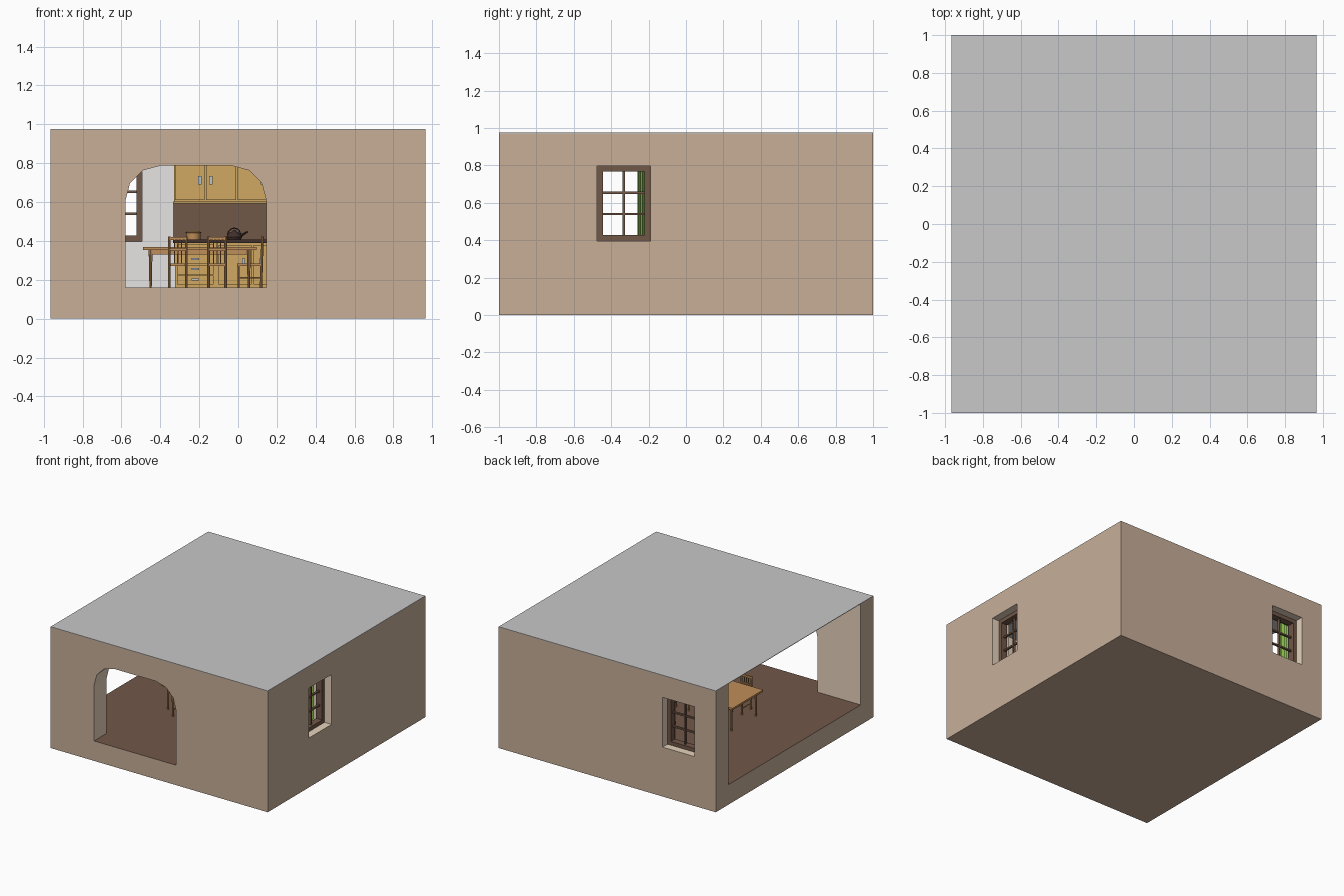
import bpy, bmesh, math
from mathutils import Matrix, Vector

if "Cube" in bpy.data.objects:
    bpy.data.objects.remove(bpy.data.objects["Cube"])


def mat(name, r, g, b):
    m = bpy.data.materials.new(name)
    lin = [((c / 255 + 0.055) / 1.055) ** 2.4 for c in (r, g, b)]
    m.diffuse_color = (*lin, 1)
    m.use_nodes = True
    m.node_tree.nodes["Principled BSDF"].inputs["Base Color"].default_value = m.diffuse_color
    return m


TAN = mat("tan_plaster", 200, 175, 153)
CREAM = mat("cream_plaster", 252, 230, 206)
WHITE = mat("white_paint", 250, 248, 245)
GREY = mat("roof_grey", 200, 200, 200)
BROWN = mat("brown_wood", 113, 87, 72)
GOLD = mat("golden_cabinet", 208, 168, 98)
WOOD = mat("table_wood", 192, 142, 90)
METAL = mat("light_metal", 190, 195, 200)
DARK = mat("dark_stone", 66, 48, 42)
GREEN = mat("curtain_green", 128, 178, 70)


def finish(name, bm, material, M=Matrix(), smooth=False):
    bmesh.ops.recalc_face_normals(bm, faces=bm.faces)
    me = bpy.data.meshes.new(name)
    bm.to_mesh(me)
    bm.free()
    me.transform(M)
    me.materials.append(material)
    ob = bpy.data.objects.new(name, me)
    bpy.context.collection.objects.link(ob)
    if smooth:
        bpy.ops.object.select_all(action='DESELECT')
        bpy.context.view_layer.objects.active = ob
        ob.select_set(True)
        bpy.ops.object.shade_smooth_by_angle(angle=math.radians(40))
    return ob


def add_box(bm, x0, x1, y0, y1, z0, z1):
    S = Matrix.Diagonal((x1 - x0, y1 - y0, z1 - z0, 1))
    T = Matrix.Translation(((x0 + x1) / 2, (y0 + y1) / 2, (z0 + z1) / 2))
    bmesh.ops.create_cube(bm, size=1, matrix=T @ S)


def add_rod(bm, a, b, r1, r2=None, n=8):
    a, b = Vector(a), Vector(b)
    R = (b - a).to_track_quat('Z', 'Y').to_matrix().to_4x4()
    bmesh.ops.create_cone(bm, cap_ends=True, segments=n, radius1=r1,
                          radius2=r1 if r2 is None else r2, depth=(b - a).length,
                          matrix=Matrix.Translation((a + b) / 2) @ R)


def boxes(name, material, items, M=Matrix()):
    bm = bmesh.new()
    for it in items:
        add_box(bm, *it)
    return finish(name, bm, material, M)


def prism(name, pts, y0, y1):
    # extrude an x-z outline along y
    bm = bmesh.new()
    f = bm.faces.new([bm.verts.new((x, y0, z)) for x, z in pts])
    g = bmesh.ops.extrude_face_region(bm, geom=[f])
    bmesh.ops.translate(bm, vec=(0, y1 - y0, 0),
                        verts=[v for v in g['geom'] if isinstance(v, bmesh.types.BMVert)])
    return finish(name, bm, TAN)


def lathe(name, material, prof, loc):
    bm = bmesh.new()
    vs = [bm.verts.new((r, 0, z)) for r, z in prof]
    es = [bm.edges.new(p) for p in zip(vs, vs[1:])]
    bmesh.ops.spin(bm, geom=vs + es, cent=(0, 0, 0), axis=(0, 0, 1), angle=2 * math.pi, steps=20)
    bmesh.ops.remove_doubles(bm, verts=bm.verts, dist=1e-5)
    return finish(name, bm, material, Matrix.Translation(loc), True)


# room shell: solid block with room, arch and window cut out
X, H, FL, T = 0.965, 0.975, 0.16, 0.16
XI, YI = X - T, 1 - T
shell = boxes("room_shell", TAN, [(-X, X, -1, 1, 0, H - 0.004)])
arch = [(-0.58, FL), (0.147, FL)]
arch += [(-0.033 + 0.18 * math.cos(math.radians(a)), 0.605 + 0.182 * math.sin(math.radians(a))) for a in (0, 30, 60, 90)]
arch += [(-0.40 + 0.18 * math.cos(math.radians(a)), 0.605 + 0.182 * math.sin(math.radians(a))) for a in (90, 120, 150, 180)]
cutters = [
    boxes("room_cutter", TAN, [(-1.2, XI, -YI, YI, FL, 1.2)]),
    prism("arch_cutter", arch, -1.2, -0.7),
    boxes("back_window_cutter", TAN, [(-0.777, -0.493, 0.7, 1.2, 0.397, 0.797)]),
    boxes("right_window_cutter", TAN, [(0.7, 1.2, -0.475, -0.191, 0.397, 0.797)]),
]
bpy.context.view_layer.objects.active = shell
for c in cutters:
    c.hide_render = True
    m = shell.modifiers.new("cut", 'BOOLEAN')
    m.operation, m.object, m.solver = 'DIFFERENCE', c, 'EXACT'
    bpy.ops.object.modifier_apply(modifier=m.name)
for c in cutters:
    bpy.data.objects.remove(c)

# shell colours: tan outside, brown floor, pale inside
me = shell.data
me.materials.clear()
for m in (TAN, BROWN, WHITE, CREAM):
    me.materials.append(m)
for p in me.polygons:
    c, n = p.center, p.normal
    if abs(c.x) > X - 0.002 or abs(c.y) > 0.998 or c.z < 0.002 or c.z > H - 0.01:
        p.material_index = 0
    elif n.z > 0.9 and c.z < 0.2:
        p.material_index = 1
    elif (n.y < -0.9 and abs(c.y - YI) < 0.005) or (n.x < -0.9 and abs(c.x - XI) < 0.005):
        p.material_index = 2
    else:
        p.material_index = 3

boxes("roof", GREY, [(-X, X, -1, 1, H - 0.004, H)])


# window with frame, bars and side curtain; local +y points outdoors, y=0 is the outer wall
def window(tag, M):
    w, z0, z1, f = 0.142, 0.397, 0.797, 0.03
    a, b = -0.115, -0.062
    boxes(tag + "_window_frame", BROWN, [
        (-w, -w + f, a, b, z0, z1), (w - f, w, a, b, z0, z1),
        (-w + f, w - f, a, b, z0, z0 + f), (-w + f, w - f, a, b, z1 - f, z1)], M)
    bars = [(-0.006, 0.006, -0.1, -0.08, z0 + f, z1 - f)]
    for i in (1, 2):
        z = z0 + f + (z1 - z0 - 2 * f) * i / 3
        bars.append((-w + f, w - f, -0.098, -0.082, z - 0.006, z + 0.006))
    boxes(tag + "_window_bars", BROWN, bars, M)
    bm = bmesh.new()
    rows = []
    for i in range(25):
        x = -0.075 - 0.125 * i / 24
        y = -0.185 + 0.008 * math.sin(i * math.pi / 2)
        rows.append([bm.verts.new((x, y, z)) for z in (0.37, 0.82)])
    for p, q in zip(rows, rows[1:]):
        bm.faces.new((p[0], q[0], q[1], p[1]))
    finish(tag + "_curtain", bm, GREEN, M)


window("back", Matrix.Translation((-0.635, 1, 0)))
window("right", Matrix.Translation((X, -0.333, 0)) @ Matrix.Rotation(-math.pi / 2, 4, 'Z'))

# kitchen run along the back wall
K0, K1, LY, UY = -0.335, XI, 0.62, 0.71
boxes("lower_cabinet", GOLD, [(K0 + 0.01, K1, LY, YI, FL, 0.39)])
boxes("countertop", DARK, [(K0, K1, LY - 0.015, YI, 0.39, 0.408)])
boxes("backsplash", BROWN, [(K0, K1, YI - 0.006, YI, 0.408, 0.595)])
boxes("upper_cabinet", GOLD, [(K0 + 0.005, K1, UY, YI, 0.60, 0.80)])
boxes("upper_cabinet_rail", GOLD, [(K0, K1, UY - 0.015, YI, 0.593, 0.603)])

doors, handles = [], []
for i in range(4):  # drawers
    z = 0.175 + i * 0.053
    doors.append((-0.315, -0.125, LY - 0.008, LY, z, z + 0.048))
    handles.append((-0.24, -0.20, LY - 0.018, LY - 0.008, z + 0.022, z + 0.032))
for i in range(5):  # lower doors
    x = -0.10 + i * 0.18
    doors.append((x, x + 0.17, LY - 0.008, LY, 0.175, 0.38))
    h = x + (0.12 if i % 2 == 0 else 0.03)
    handles.append((h, h + 0.016, LY - 0.018, LY - 0.008, 0.27, 0.31))
for i in range(7):  # upper doors
    x = -0.325 + i * 0.161
    doors.append((x, x + 0.153, UY - 0.008, UY, 0.61, 0.795))
    h = x + (0.12 if i % 2 == 0 else 0.015)
    handles.append((h, h + 0.018, UY - 0.018, UY - 0.008, 0.69, 0.735))
boxes("cabinet_doors", GOLD, doors)
boxes("cabinet_handles", METAL, handles)

# kettle and pot on the counter
ky = 0.70
lathe("kettle_body", DARK, [(0, 0), (0.035, 0), (0.04, 0.012), (0.03, 0.032), (0.012, 0.04),
                            (0.006, 0.048), (0, 0.05)], (-0.02, ky, 0.408))
bm = bmesh.new()
add_rod(bm, (0.01, ky, 0.425), (0.05, ky, 0.448), 0.008, 0.004)
pts = [(-0.02 + 0.034 * math.cos(i * math.pi / 6), ky, 0.43 + 0.036 * math.sin(i * math.pi / 6)) for i in range(7)]
for p, q in zip(pts, pts[1:]):
    add_rod(bm, p, q, 0.003)
finish("kettle_spout_and_handle", bm, DARK)
lathe("pot", WOOD, [(0, 0), (0.036, 0), (0.038, 0.032), (0.043, 0.034), (0.03, 0.042), (0, 0.044)],
      (-0.23, ky, 0.408))

# table
TX0, TX1, TY0, TY1 = -0.49, 0.095, -0.28, 0.11
top = boxes("table_top", WOOD, [(TX0, TX1, TY0, TY1, 0.353, 0.368)])
bm = bmesh.new()
add_box(bm, TX0 + 0.035, TX1 - 0.035, TY0 + 0.03, TY1 - 0.03, 0.33, 0.353)
for x in (TX0 + 0.04, TX1 - 0.04):
    for y in (TY0 + 0.035, TY1 - 0.045):
        add_rod(bm, (x, y, FL), (x, y, 0.355), 0.006, 0.01)
finish("table_base", bm, WOOD)


# chair: local +y is the sitting direction, back rest at y=0
def chair(name, x, y, angle):
    bm = bmesh.new()
    w, d = 0.044, 0.115
    add_box(bm, -w - 0.006, w + 0.006, -0.005, d + 0.008, 0.272, 0.284)
    for s in (-w, w):
        add_rod(bm, (s, 0, FL), (s, -0.008, 0.422), 0.007)
        add_rod(bm, (s, d, FL), (s, d, 0.275), 0.006)
        add_rod(bm, (s, 0, 0.21), (s, d, 0.21), 0.004)
    add_box(bm, -w, w, -0.012, -0.002, 0.404, 0.42)
    add_box(bm, -w, w, -0.010, -0.002, 0.35, 0.36)
    for s in (-0.018, 0, 0.018):
        add_rod(bm, (s, -0.003, 0.28), (s, -0.006, 0.408), 0.003, n=6)
    finish(name, bm, WOOD, Matrix.Translation((x, y, 0)) @ Matrix.Rotation(angle, 4, 'Z'))


chair("front_left_chair", -0.31, -0.32, 0)
chair("front_right_chair", -0.108, -0.32, 0)
chair("right_end_chair", 0.118, -0.085, math.pi / 2)
